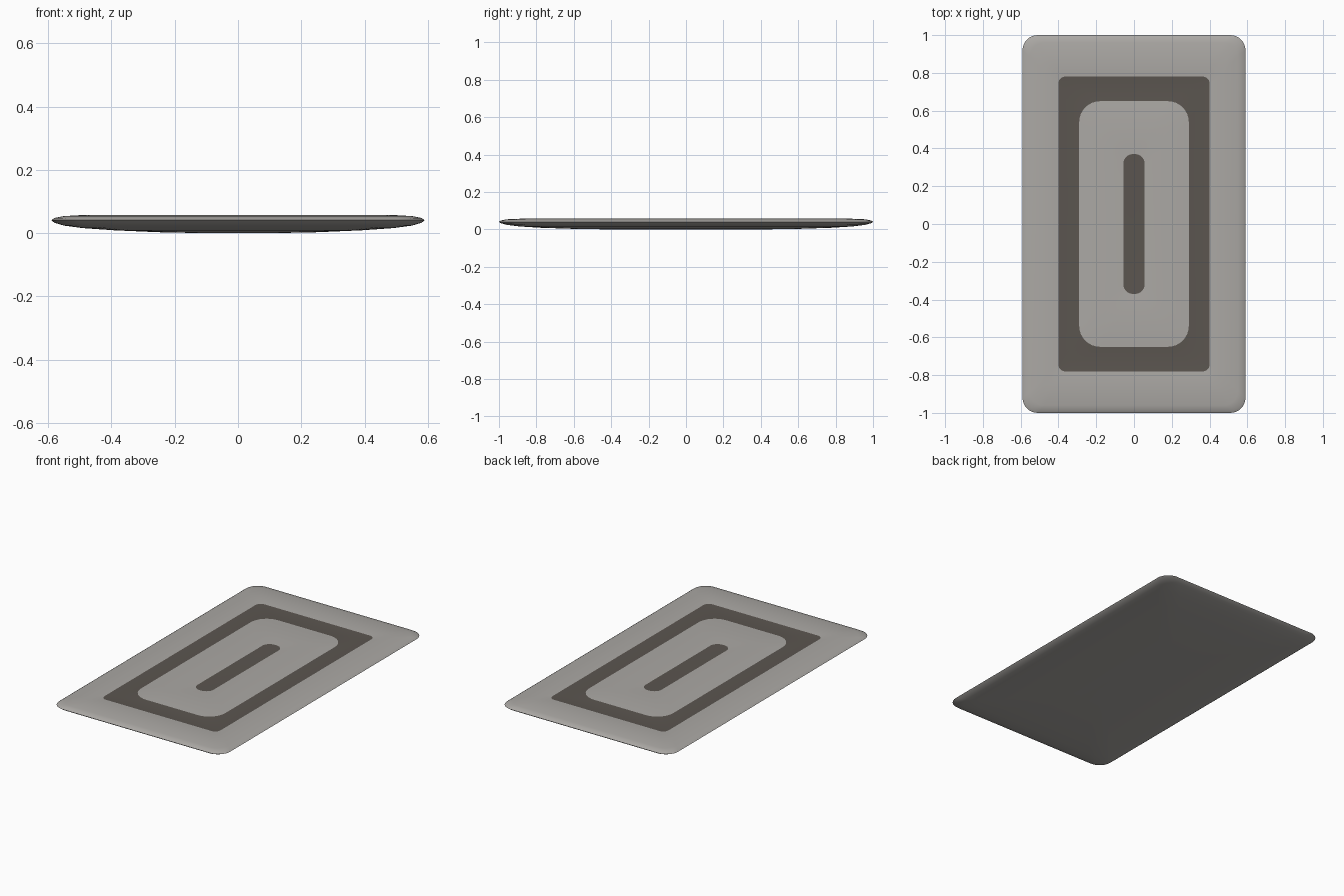
import bpy, bmesh, math

if "Cube" in bpy.data.objects:
    bpy.data.objects.remove(bpy.data.objects["Cube"])

def material(name, rgb):
    m = bpy.data.materials.new(name)
    m.diffuse_color = (*rgb, 1)
    m.use_nodes = True
    m.node_tree.nodes["Principled BSDF"].inputs["Base Color"].default_value = m.diffuse_color
    return m

light = material("light grey wool", (0.41, 0.395, 0.375))
dark = material("dark brown wool", (0.105, 0.092, 0.08))

SEG = 8  # segments per rounded corner

def rounded_rect(bm, hx, hy, r, z):
    """Closed loop of vertices around a rounded rectangle."""
    loop = []
    for k, (sx, sy) in enumerate([(1, 1), (-1, 1), (-1, -1), (1, -1)]):
        for i in range(SEG + 1):
            a = math.pi / 2 * (k + i / SEG)
            loop.append(bm.verts.new((sx * (hx - r) + r * math.cos(a),
                                      sy * (hy - r) + r * math.sin(a), z)))
    return loop

# Half width, half length, corner radius, height, colour of the band leading to this ring
rings = [
    (0.10, 0.40, 0.060, 0.000, 0),   # underside, bulging gently down
    (0.25, 0.60, 0.070, 0.003, 0),
    (0.39, 0.78, 0.080, 0.009, 0),
    (0.49, 0.89, 0.090, 0.016, 0),
    (0.55, 0.955, 0.090, 0.024, 0),
    (0.58, 0.99, 0.085, 0.033, 0),
    (0.59, 1.00, 0.080, 0.041, 0),   # rounded rim
    (0.58, 0.99, 0.080, 0.048, 0),
    (0.55, 0.96, 0.075, 0.054, 0),
    (0.48, 0.87, 0.060, 0.058, 0),
    (0.42, 0.80, 0.045, 0.058, 0),
    (0.40, 0.78, 0.035, 0.056, 0),   # outer edge of the dark border
    (0.29, 0.65, 0.110, 0.056, 1),   # inner edge of the dark border
    (0.27, 0.63, 0.105, 0.058, 0),
    (0.09, 0.41, 0.070, 0.058, 0),
    (0.056, 0.37, 0.050, 0.056, 0),  # dark centre stripe
]

bm = bmesh.new()
loops = [rounded_rect(bm, *r[:4]) for r in rings]
n = len(loops[0])
for a, b, ring in zip(loops, loops[1:], rings[1:]):
    for i in range(n):
        j = (i + 1) % n
        bm.faces.new((a[i], a[j], b[j], b[i])).material_index = ring[4]
bm.faces.new(loops[0][::-1])
bm.faces.new(loops[-1]).material_index = 1
bmesh.ops.recalc_face_normals(bm, faces=bm.faces[:])

mesh = bpy.data.meshes.new("rug")
bm.to_mesh(mesh)
bm.free()
mesh.materials.append(light)
mesh.materials.append(dark)
rug = bpy.data.objects.new("rug", mesh)
bpy.context.collection.objects.link(rug)
bpy.context.view_layer.objects.active = rug
rug.select_set(True)
bpy.ops.object.shade_smooth_by_angle(angle=math.radians(60))
